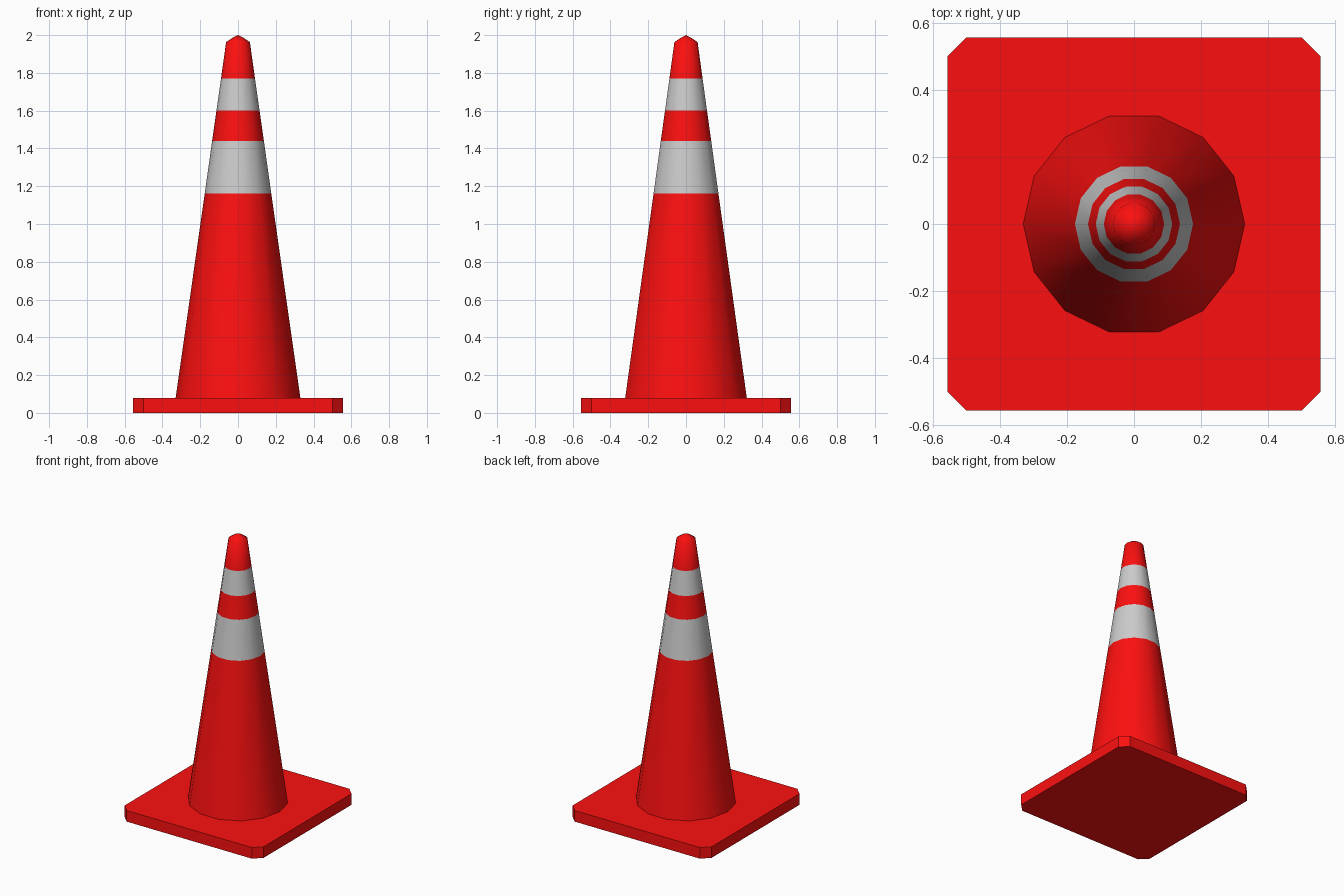
import bpy, bmesh
from math import sin, cos, pi, radians

if "Cube" in bpy.data.objects:
    bpy.data.objects.remove(bpy.data.objects["Cube"])

SIDES = 14


def material(name, rgb):
    mat = bpy.data.materials.new(name)
    mat.diffuse_color = (*rgb, 1)
    mat.use_nodes = True
    mat.node_tree.nodes["Principled BSDF"].inputs["Base Color"].default_value = mat.diffuse_color
    return mat


red = material("red_plastic", (0.98, 0.005, 0.005))
grey = material("reflective_grey", (0.8, 0.8, 0.8))


def finish(name, bm, mat):
    bmesh.ops.recalc_face_normals(bm, faces=bm.faces)
    mesh = bpy.data.meshes.new(name)
    bm.to_mesh(mesh)
    bm.free()
    obj = bpy.data.objects.new(name, mesh)
    bpy.context.collection.objects.link(obj)
    mesh.materials.append(mat)
    return obj


# Base: square slab with chamfered corners
H, C, T = 0.555, 0.055, 0.08
bm = bmesh.new()
outline = [(H, C - H), (H, H - C), (H - C, H), (C - H, H),
           (-H, H - C), (-H, C - H), (C - H, -H), (H - C, -H)]
face = bm.faces.new([bm.verts.new((x, y, 0)) for x, y in outline])
top = bmesh.ops.extrude_face_region(bm, geom=[face], use_keep_orig=True)["geom"]
bmesh.ops.translate(bm, vec=(0, 0, T),
                    verts=[v for v in top if isinstance(v, bmesh.types.BMVert)])
finish("base", bm, red)


def cone_section(name, profile, mat, apex=None):
    """Lathe a (radius, height) profile around z, optionally closed at an apex."""
    bm = bmesh.new()
    rings = [[bm.verts.new((r * cos(2 * pi * i / SIDES), r * sin(2 * pi * i / SIDES), z))
              for i in range(SIDES)] for r, z in profile]
    for a, b in zip(rings, rings[1:]):
        for i in range(SIDES):
            j = (i + 1) % SIDES
            bm.faces.new((a[i], a[j], b[j], b[i]))
    if apex:
        tip = bm.verts.new((0, 0, apex))
        for i in range(SIDES):
            bm.faces.new((rings[-1][i], rings[-1][(i + 1) % SIDES], tip))
    obj = finish(name, bm, mat)
    bpy.ops.object.select_all(action='DESELECT')
    obj.select_set(True)
    bpy.context.view_layer.objects.active = obj
    bpy.ops.object.shade_smooth_by_angle(angle=radians(65))


# Tapered body with two reflective bands and a rounded tip
cone_section("lower_cone", [(0.33, T), (0.176, 1.162)], red)
cone_section("lower_band", [(0.176, 1.162), (0.137, 1.44)], grey)
cone_section("middle_cone", [(0.137, 1.44), (0.114, 1.60)], red)
cone_section("upper_band", [(0.114, 1.60), (0.09, 1.77)], grey)
cone_section("cone_tip", [(0.09, 1.77), (0.063, 1.963), (0.03, 1.985)], red, apex=2.0)
